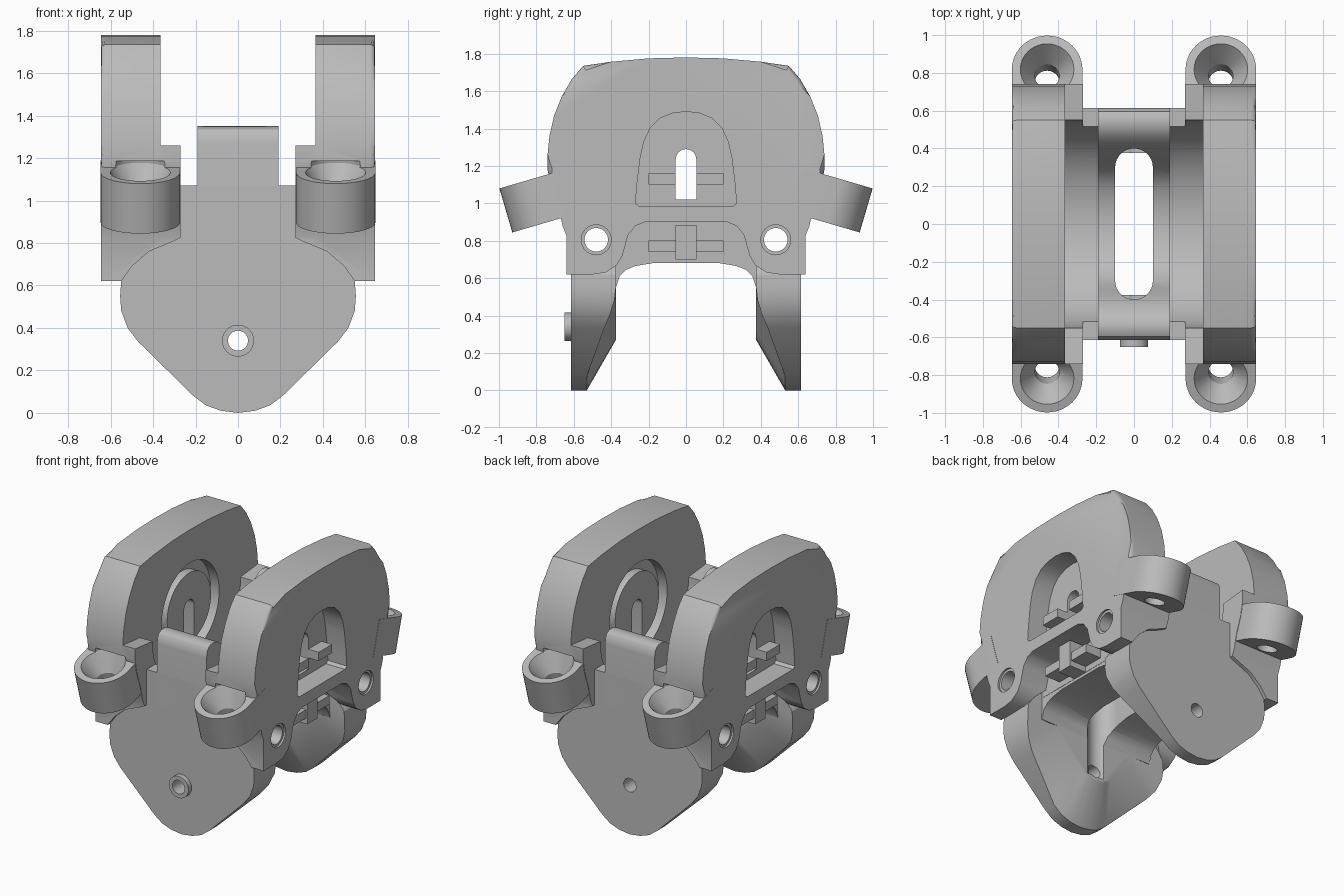
import bpy, bmesh, math
from mathutils import Matrix, Vector

if "Cube" in bpy.data.objects:
    bpy.data.objects.remove(bpy.data.objects["Cube"])

grey = bpy.data.materials.new("plain grey")
grey.diffuse_color = (0.5, 0.5, 0.5, 1)
grey.use_nodes = True
grey.node_tree.nodes["Principled BSDF"].inputs["Base Color"].default_value = grey.diffuse_color
parts, cutters = [], []


def add(name, bm, helper=False):
    bmesh.ops.recalc_face_normals(bm, faces=bm.faces[:])
    me = bpy.data.meshes.new(name)
    bm.to_mesh(me)
    bm.free()
    ob = bpy.data.objects.new(name, me)
    bpy.context.collection.objects.link(ob)
    me.materials.append(grey)
    ob.hide_render = helper
    (cutters if helper else parts).append(ob)
    return ob


def rings_bm(rings):
    """Closed loft through rings of equal point count."""
    bm = bmesh.new()
    vs = [[bm.verts.new(p) for p in r] for r in rings]
    n = len(vs[0])
    for a, b in zip(vs, vs[1:]):
        for i in range(n):
            j = (i + 1) % n
            bm.faces.new((a[i], a[j], b[j], b[i]))
    bm.faces.new(vs[0][::-1])
    bm.faces.new(vs[-1])
    return bm


def prism_bm(axis, pts, a, b):
    place = {'x': lambda p, t: (t, p[0], p[1]),
             'y': lambda p, t: (p[0], t, p[1]),
             'z': lambda p, t: (p[0], p[1], t)}[axis]
    return rings_bm([[place(p, t) for p in pts] for t in (a, b)])


def prism(name, axis, pts, a, b, helper=False):
    return add(name, prism_bm(axis, pts, a, b), helper)


def circle(u, v, r, n=40):
    return [(u + r * math.cos(2 * math.pi * i / n), v + r * math.sin(2 * math.pi * i / n)) for i in range(n)]


def rect(u0, u1, v0, v1):
    return [(u0, v0), (u1, v0), (u1, v1), (u0, v1)]


def sym(half):
    return half + [(-u, v) for u, v in reversed(half) if u > 0]


def ellipse(a0, a1, n):
    """Points of the cradle trough."""
    return [(.55 * math.cos(math.radians(a0 + (a1 - a0) * i / n)),
             1.24 + .5 * math.sin(math.radians(a0 + (a1 - a0) * i / n))) for i in range(n + 1)]


def apply(ob, mod):
    bpy.context.view_layer.objects.active = ob
    with bpy.context.temp_override(object=ob, active_object=ob):
        bpy.ops.object.modifier_apply(modifier=mod.name)


def cut(ob, *tools):
    for t in tools:
        m = ob.modifiers.new("cut", 'BOOLEAN')
        m.operation, m.solver, m.object = 'DIFFERENCE', 'EXACT', t
        apply(ob, m)


def mirror(ob, x=True, y=False):
    m = ob.modifiers.new("mirror", 'MIRROR')
    m.use_axis = (x, y, False)
    apply(ob, m)


# Cutters: vertical slot, leg hole, cross-pin holes, bracket underside
stadium = [(.1 * math.cos(math.pi * i / 16), .3 + .1 * math.sin(math.pi * i / 16)) for i in range(17)]
slot = prism("slot_cutter", 'z', stadium + [(-u, -v) for u, v in stadium], .3, 2, True)
leg_hole = prism("leg_hole_cutter", 'y', circle(0, .34, .047), -1, 1, True)
pins = [prism("pin_cutter", 'x', circle(y, .805, .063), -1, 1, True) for y in (-.48, .48)]
sinks = [prism("sink_cutter", 'x', circle(y, .805, .08), .632, .8, True) for y in (-.48, .48)]
shoulder = [(.55, .62), (.5, .69), (.42, .76), (.3, .81)]
under = prism("under_cutter", 'y', [(.55, .5)] + shoulder + [(.2, .86), (.2, .5)], -1, 1, True)

# Legs: rounded plate tapering inward to a thick middle
half = [(0, 0), (.08, .01), (.15, .035), (.21, .08), (.47, .335), (.52, .40),
        (.55, .48), (.555, .55)] + shoulder + [(.27, .85)]
outline = sym(half)


def rim(z):
    t = min(1, max(0, (z - .05) / .5))
    return -.53 + .155 * t * t * (3 - 2 * t)


legs = add("legs", rings_bm([[(x, -.615, z) for x, z in outline],
                             [(x, rim(z), z) for x, z in outline],
                             [(x * .6, -.375, .27 + .682 * z) for x, z in outline]]))
mirror(legs, x=False, y=True)
cut(legs, slot, leg_hole, *pins)

boss = prism("front_boss", 'y', circle(0, .34, .075), -.65, -.6)
cut(boss, leg_hole)

# Body: arch below, concave trough above
trough = ellipse(-20, -160, 32)
arch = [(-.615, .55), (-.375, .55), (-.355, .61), (-.32, .645), (-.27, .665), (-.18, .68)]
body = prism("cradle_body", 'x', [(.615, 1.07)] + trough + [(-.615, 1.07)] + arch
             + [(-y, z) for y, z in reversed(arch)], -.44, .44)
cut(body, slot, *pins)

# Centre saddle with rounded front and back ridges
ridge = [(0, .72), (.4, .72), (.615, .8), (.615, 1.27), (.61, 1.31), (.595, 1.335), (.57, 1.347),
         (.54, 1.35), (.50, 1.342), (.46, 1.315), (.42, 1.27), (.38, 1.20), (.345, 1.12), (.31, 1.04),
         (.26, .975), (.2, .93), (.1, .895), (0, .885)]
saddle = prism("centre_saddle", 'x', sym(ridge), -.19, .19)
cut(saddle, slot, *pins)

# Ear screw-hole cutters, tilted outwards
tilt = Matrix.Translation(Vector((.46, .818, 1.132))) @ Matrix.Rotation(math.radians(-16.3), 4, 'X')


def tilted(name, bm, helper=False):
    bmesh.ops.transform(bm, matrix=tilt, verts=bm.verts[:])
    ob = add(name, bm, helper)
    mirror(ob, x=False, y=True)
    return ob


cone = rings_bm([[(u, v, z) for u, v in circle(0, 0, r)] for r, z in ((.06, -.13), (.145, .005), (.145, .03))])
ear_cuts = [tilted("ear_sink_cutter", cone, True),
            tilted("ear_hole_cutter", prism_bm('z', circle(0, 0, .065), -.4, -.05), True)]

# Ears
arc = [(.187 * math.cos(math.pi * i / 24), .187 * math.sin(math.pi * i / 24)) for i in range(25)]
ears = tilted("screw_ears", prism_bm('z', arc + [(-.187, -.2), (.187, -.2)], -.245, 0))
cut(ears, *ear_cuts)

# Side plates
low = [(.34, .72), (.37, .67), (.43, .63), (.5, .62)]
flank = [(.64, .62), (.64, .83), (.66, .88), (.68, .97), (.72, 1.08), (.74, 1.18), (.74, 1.26)]
plate_half = ([(0, .9), (.22, .9), (.27, .88), (.31, .83)] + low + flank +
              [(.73, 1.36), (.705, 1.47), (.665, 1.57), (.61, 1.665), (.55, 1.735),
               (.4, 1.757), (.2, 1.775), (0, 1.78)])
bm = prism_bm('x', sym(plate_half), .365, .645)
edges = []
for e in bm.edges:
    mid = (e.verts[0].co + e.verts[1].co) / 2
    if mid.x > .64 and (mid.z > 1.7 or (mid.z > 1.1 and abs(mid.y) > .5)):
        edges.append(e)
bmesh.ops.bevel(bm, geom=edges, offset=.025, offset_type='OFFSET', segments=3, profile=.5, affect='EDGES')
plate = add("side_plates", bm)
window = sym([(0, .985), (.25, .985), (.27, 1.0), (.262, 1.1), (.245, 1.24), (.225, 1.33),
              (.19, 1.405), (.14, 1.455), (.07, 1.483), (0, 1.49)])
pocket = prism("pocket_cutter", 'x', window, .5, .8, True)
axle = [(.055 * math.cos(math.pi * i / 12), 1.235 + .055 * math.sin(math.pi * i / 12)) for i in range(13)]
axle_slot = prism("axle_slot_cutter", 'x', axle + [(-.055, 1.02), (.055, 1.02)], .2, .8, True)
groove = prism("groove_cutter", 'x', circle(0, 1.235, .315, 56), .2, .43, True)
cut(plate, under, pocket, groove, axle_slot, *pins, *sinks, *ear_cuts)

# Raised disc inside the round groove
disc = prism("axle_disc", 'x', circle(0, 1.235, .24, 56), .375, .45)
cut(disc, axle_slot)

# Inner lips below the ledge, shaped to the trough
lip = prism("inner_lips", 'x', flank + ellipse(0, -55, 16) + low, .27, .37)
mirror(lip, x=False, y=True)
cut(lip, under, *pins, *ear_cuts)

# Wall behind the lower recess, and the small ribs in both recesses
wall = prism("recess_wall", 'x', rect(-.36, .36, .70, .91), .366, .442)
upper = prism("window_ribs", 'x', rect(-.2, .2, 1.10, 1.16), .49, .58)
cut(upper, axle_slot)
lower = prism("lower_cross_bar", 'x', rect(-.2, .2, .74, .80), .43, .56)
post = prism("lower_cross_post", 'x', rect(-.055, .055, .70, .885), .43, .57)

for ob in (ears, plate, disc, lip, wall, upper, lower, post):
    mirror(ob)

# Clean up helpers and shade
for c in cutters:
    bpy.data.objects.remove(c)
for ob in parts:
    bpy.ops.object.select_all(action='DESELECT')
    ob.select_set(True)
    bpy.context.view_layer.objects.active = ob
    bpy.ops.object.shade_smooth_by_angle(angle=math.radians(30))
